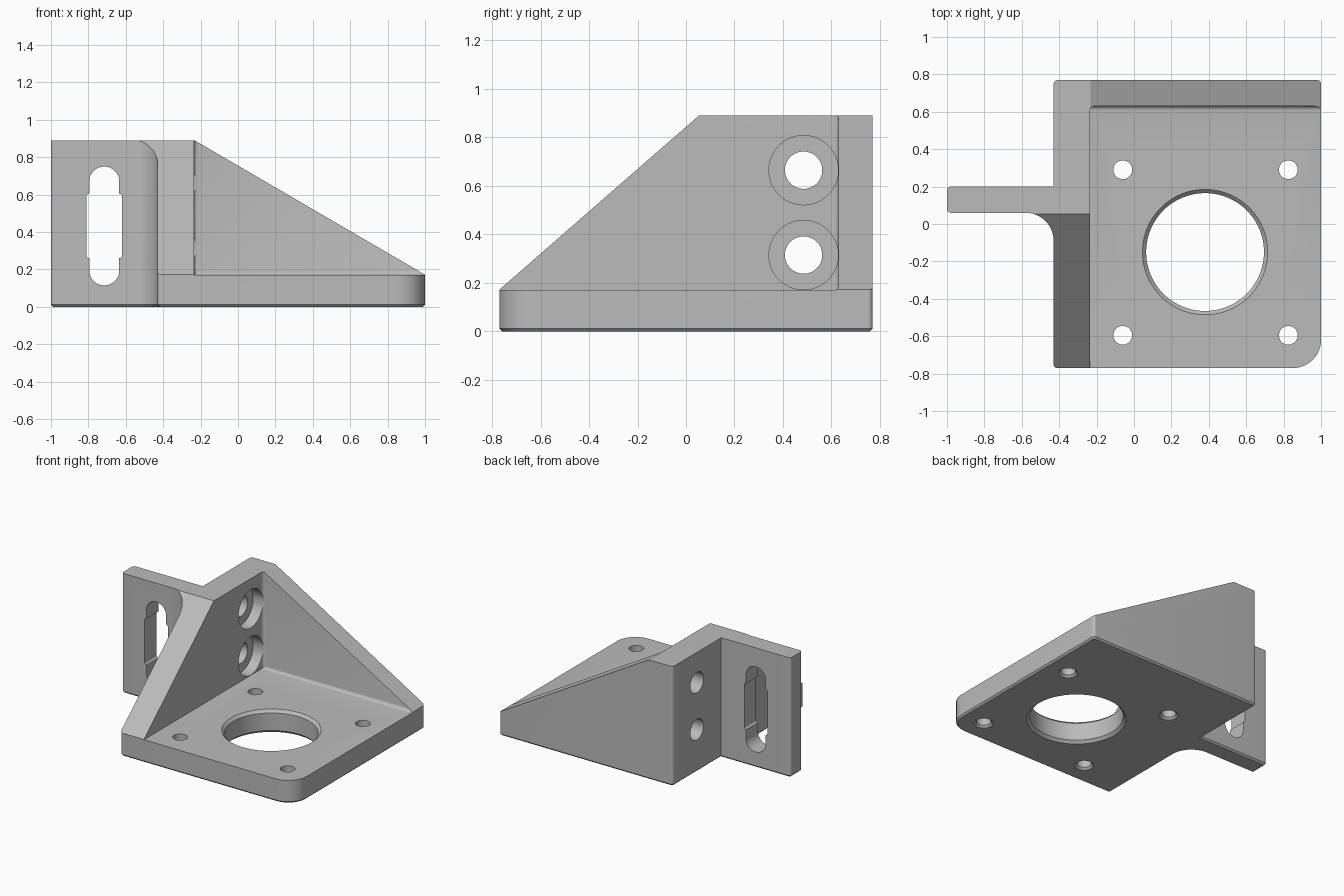
import bpy, bmesh, math
from mathutils import Vector

if "Cube" in bpy.data.objects:
    bpy.data.objects.remove(bpy.data.objects["Cube"])

MAP = {'x': lambda a, b, t: (t, a, b),
       'y': lambda a, b, t: (a, t, b),
       'z': lambda a, b, t: (a, b, t)}


def rounded(corners, steps=12):
    """Outline from (a, b, radius) corners, each rounded by its radius."""
    out, n = [], len(corners)
    for i, (a, b, r) in enumerate(corners):
        p = Vector((a, b))
        if r == 0:
            out.append((a, b))
            continue
        u = (Vector(corners[i - 1][:2]) - p).normalized()
        v = (Vector(corners[(i + 1) % n][:2]) - p).normalized()
        c = p + (u + v) * r              # all rounded corners are right angles
        for k in range(steps + 1):
            t = math.pi / 2 * k / steps
            out.append(tuple(c - v * r * math.cos(t) - u * r * math.sin(t)))
    return out


def finish(name, bm):
    bmesh.ops.recalc_face_normals(bm, faces=bm.faces)
    me = bpy.data.meshes.new(name)
    bm.to_mesh(me)
    bm.free()
    ob = bpy.data.objects.new(name, me)
    bpy.context.collection.objects.link(ob)
    return ob


def prism(name, pts, lo, hi, axis, bevel=None, width=0.02, segs=1):
    """Outline extruded along an axis; edges picked by bevel() are softened."""
    bm = bmesh.new()
    f = MAP[axis]
    rings = [[bm.verts.new(f(a, b, t)) for a, b in pts] for t in (lo, hi)]
    n = len(pts)
    for r in rings:
        bm.faces.new(r)
    for i in range(n):
        j = (i + 1) % n
        bm.faces.new((rings[0][i], rings[0][j], rings[1][j], rings[1][i]))
    bmesh.ops.recalc_face_normals(bm, faces=bm.faces)
    if bevel:
        edges = [e for e in bm.edges if bevel(e.verts[0].co, e.verts[1].co)]
        bmesh.ops.bevel(bm, geom=edges, offset=width, segments=segs,
                        profile=0.5, affect='EDGES')
    return finish(name, bm)


def lathe(name, a, b, rings, axis, n=64):
    """Round cutter with (position, radius) rings along an axis."""
    bm = bmesh.new()
    f = MAP[axis]
    loops = [[bm.verts.new(f(a + r * math.cos(2 * math.pi * k / n),
                             b + r * math.sin(2 * math.pi * k / n), t))
              for k in range(n)] for t, r in rings]
    bm.faces.new(loops[0])
    bm.faces.new(loops[-1])
    for p, q in zip(loops, loops[1:]):
        for k in range(n):
            m = (k + 1) % n
            bm.faces.new((p[k], p[m], q[m], q[k]))
    return finish(name, bm)


# Full-height block with side ear, filleted into the wall
outline = rounded([(-0.43, -0.77, 0.02), (1, -0.77, 0.15), (1, 0.77, 0.02),
                   (-0.43, 0.77, 0.025), (-0.43, 0.2, 0), (-1, 0.2, 0.02),
                   (-1, 0.06, 0.02), (-0.43, 0.06, 0.15)])
body = prism("mounting_bracket", outline, 0, 0.89, 'z',
             lambda p, q: p.z < 0.001 and q.z < 0.001, 0.012)

cutters = []
# Open pocket above the base plate, soft against the back wall
cutters.append(prism("pocket_cutter",
                     [(-0.235, -0.9), (1.2, -0.9), (1.2, 0.63), (-0.235, 0.63)],
                     0.17, 1.2, 'z',
                     lambda p, q: p.y > 0.6 and q.y > 0.6 and
                     ((p.z < 0.2 and q.z < 0.2) or (p.x < 0 and q.x < 0)),
                     0.022, 5))
# Sloping tops of the side wall and the back wall


def slope(name, p, q, side, lo, hi, axis):
    p, q = Vector(p), Vector(q)
    d = (q - p) * 0.15
    p, q = p - d, q + d
    return prism(name, [p, q, (side, q.y if q.y > p.y else p.y)], lo, hi, axis)


cutters.append(slope("side_slope_cutter", (-0.77, 0.172), (0.055, 0.892),
                     -0.9, -1.2, 1.2, 'x'))
cutters.append(slope("back_slope_cutter", (-0.235, 0.892), (1, 0.172),
                     1.2, -1.2, 1.2, 'y'))
# Large bore and four screw holes in the base
cutters.append(lathe("bore_cutter", 0.38, -0.15,
                     [(-0.03, 0.365), (0.02, 0.315), (0.15, 0.315), (0.2, 0.365)],
                     'z', 96))
for x in (-0.06, 0.825):
    for y in (-0.595, 0.29):
        cutters.append(lathe("screw_cutter", x, y,
                             [(-0.03, 0.095), (0.015, 0.05), (0.3, 0.05)], 'z', 40))
# Counterbored holes through the side wall
for z in (0.315, 0.665):
    cutters.append(lathe("wall_hole_cutter", 0.485, z,
                         [(-0.6, 0.077), (-0.315, 0.077), (-0.315, 0.143),
                          (0, 0.143)], 'x'))
# Slot in the ear with a wider middle
cutters.append(prism("slot_cutter", rounded(
    [(-0.795, 0.115, 0.079), (-0.635, 0.115, 0.079),
     (-0.635, 0.75, 0.079), (-0.795, 0.75, 0.079)]), -0.05, 0.3, 'y'))
cutters.append(prism("wide_slot_cutter", rounded(
    [(-0.81, 0.26, 0.014), (-0.62, 0.26, 0.014),
     (-0.62, 0.605, 0.014), (-0.81, 0.605, 0.014)], 4), -0.06, 0.31, 'y'))

# Apply all cuts
bpy.context.view_layer.objects.active = body
for c in cutters:
    c.hide_render = True
    m = body.modifiers.new("cut", 'BOOLEAN')
    m.operation, m.solver, m.object = 'DIFFERENCE', 'EXACT', c
    bpy.ops.object.modifier_apply(modifier=m.name)
    bpy.data.objects.remove(c, do_unlink=True)

mat = bpy.data.materials.new("plain grey")
mat.diffuse_color = (0.5, 0.5, 0.5, 1)
mat.use_nodes = True
mat.node_tree.nodes["Principled BSDF"].inputs["Base Color"].default_value = mat.diffuse_color
body.data.materials.clear()
body.data.materials.append(mat)
for p in body.data.polygons:
    p.material_index = 0
bpy.ops.object.select_all(action='DESELECT')
body.select_set(True)
bpy.ops.object.shade_smooth_by_angle(angle=math.radians(30))
